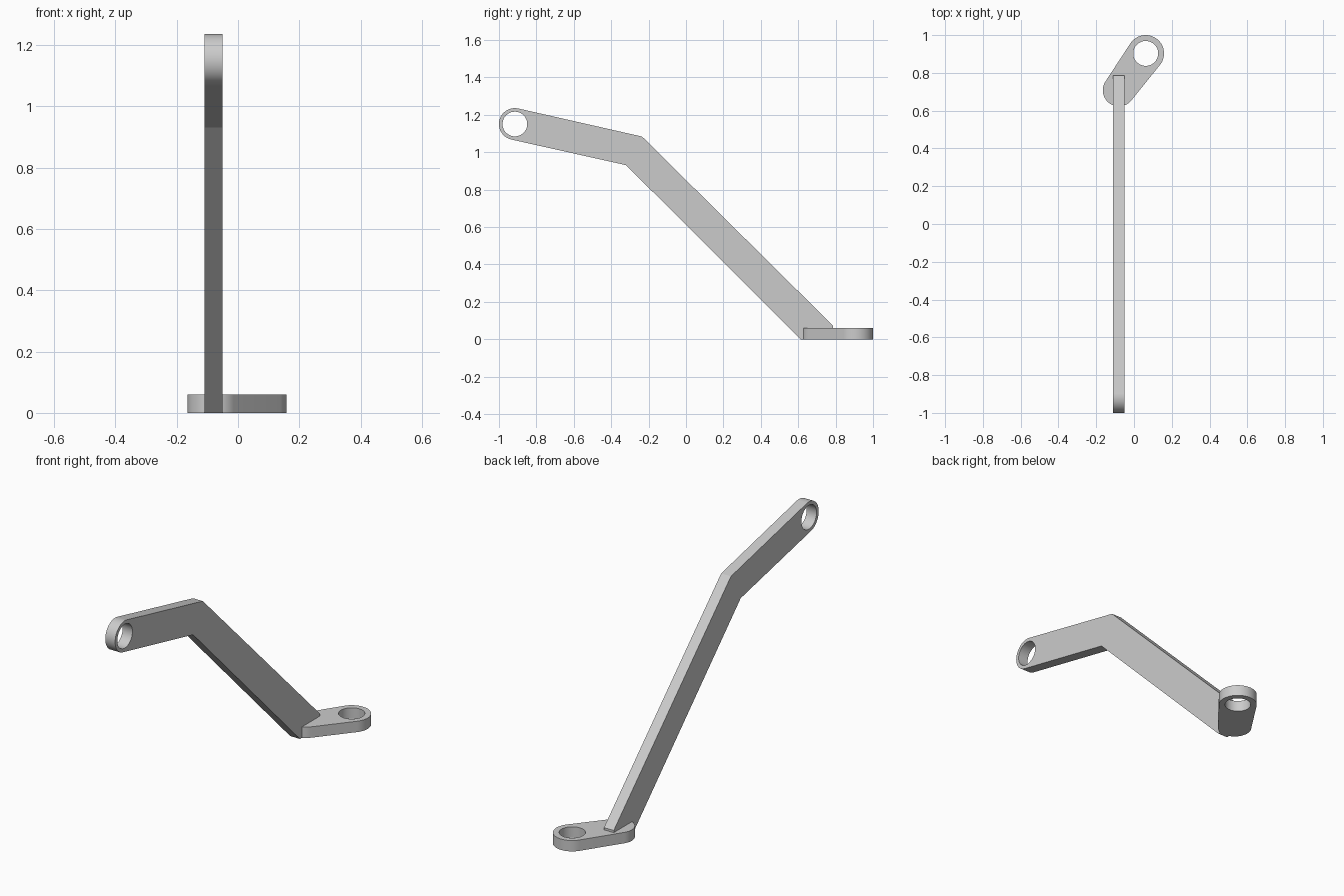
import bpy, bmesh
from math import cos, sin, radians, atan2, acos, degrees, hypot
from mathutils import Matrix, Vector

cube = bpy.data.objects.get("Cube")
if cube:
    bpy.data.objects.remove(cube)

# Single grey finish
grey = bpy.data.materials.new("plain_grey")
grey.use_nodes = True
colour = (0.6, 0.6, 0.6, 1)
grey.diffuse_color = colour
grey.node_tree.nodes["Principled BSDF"].inputs["Base Color"].default_value = colour


def arc(centre, radius, start, end, steps=40):
    """Points on an arc, angles in degrees."""
    angles = [radians(start + (end - start) * i / steps) for i in range(steps + 1)]
    return [(centre[0] + radius * cos(a), centre[1] + radius * sin(a)) for a in angles]


def plate(name, outline, thickness, matrix):
    """Extrude a flat outline along its local z and place it."""
    bm = bmesh.new()
    face = bm.faces.new([bm.verts.new((u, v, 0)) for u, v in outline])
    top = bmesh.ops.extrude_face_region(bm, geom=[face])["geom"]
    bmesh.ops.translate(bm, vec=(0, 0, thickness),
                        verts=[v for v in top if isinstance(v, bmesh.types.BMVert)])
    bmesh.ops.recalc_face_normals(bm, faces=bm.faces)
    bm.transform(matrix)
    mesh = bpy.data.meshes.new(name)
    bm.to_mesh(mesh)
    bm.free()
    mesh.materials.append(grey)
    obj = bpy.data.objects.new(name, mesh)
    bpy.context.collection.objects.link(obj)
    return obj


def bore(obj, centre, radius, matrix):
    """Cut a round through hole and shade the curved walls smooth."""
    cutter = plate("hole_cutter", arc(centre, radius, 0, 352.5, 47), 0.3,
                   matrix @ Matrix.Translation((0, 0, -0.1)))
    cut = obj.modifiers.new("hole", "BOOLEAN")
    cut.operation, cut.solver, cut.object = "DIFFERENCE", "EXACT", cutter
    bpy.ops.object.select_all(action="DESELECT")
    obj.select_set(True)
    bpy.context.view_layer.objects.active = obj
    bpy.ops.object.modifier_apply(modifier=cut.name)
    bpy.data.objects.remove(cutter)
    bpy.ops.object.shade_smooth_by_angle(angle=radians(30))


# Bent arm: side profile in y and z, extruded across x
eye = (-0.915, 1.151)
side = Matrix(((0, 0, 1, -0.11), (1, 0, 0, 0), (0, 1, 0, 0), (0, 0, 0, 1)))
profile = arc(eye, 0.085, 77.2, 257.2) + [
    (-0.32, 0.931), (0.612, 0), (0.787, 0), (0.787, 0.072), (-0.235, 1.084)]
arm = plate("bent_arm", profile, 0.06, side)
bore(arm, eye, 0.066, side)

# Tapered foot plate: two round ends joined by tangents
heel, toe = Vector((-0.08, 0.708)), Vector((0.062, 0.903))
heel_r, toe_r = 0.085, 0.097
run = toe - heel
heading = degrees(atan2(run.y, run.x))
spread = degrees(acos((toe_r - heel_r) / run.length))
spread = 180 - spread
foot_outline = (arc(toe, toe_r, heading - spread, heading + spread)
                + arc(heel, heel_r, heading + spread, heading + 360 - spread))
foot = plate("foot_plate", foot_outline, 0.06, Matrix())
bore(foot, toe, 0.066, Matrix())
